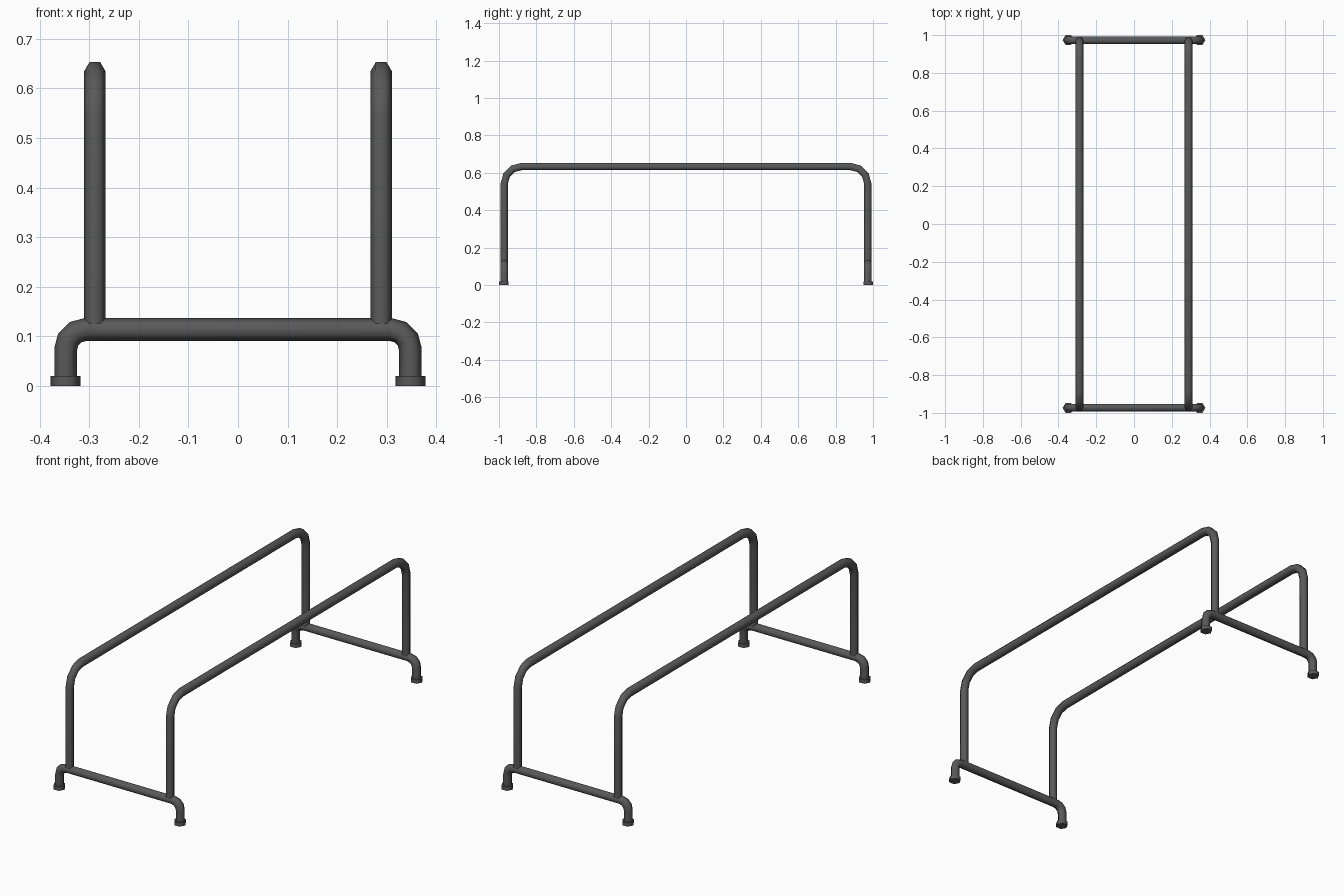
import bpy, bmesh, math
from mathutils import Vector

if "Cube" in bpy.data.objects:
    bpy.data.objects.remove(bpy.data.objects["Cube"])

metal = bpy.data.materials.new("dark_grey_metal")
metal.diffuse_color = (0.1, 0.1, 0.1, 1)
metal.use_nodes = True
metal.node_tree.nodes["Principled BSDF"].inputs["Base Color"].default_value = metal.diffuse_color

SIDES = 6
END_Y = 0.974      # plane of each end frame
RAIL_X = 0.289     # plane of each hoop


def finish(name, bm):
    bmesh.ops.recalc_face_normals(bm, faces=bm.faces)
    me = bpy.data.meshes.new(name)
    bm.to_mesh(me)
    bm.free()
    me.materials.append(metal)
    ob = bpy.data.objects.new(name, me)
    bpy.context.collection.objects.link(ob)
    bpy.ops.object.select_all(action='DESELECT')
    ob.select_set(True)
    bpy.context.view_layer.objects.active = ob
    bpy.ops.object.shade_smooth_by_angle(angle=math.radians(65))
    return ob


def hoop_path(half, bottom, top, bend, steps=3):
    """Upside-down U in (u, z): right half, then its mirror."""
    pts = [(half, bottom)]
    for i in range(steps + 1):
        a = math.pi / 2 * i / steps
        pts.append((half - bend + bend * math.cos(a), top - bend + bend * math.sin(a)))
    return pts + [(-u, z) for u, z in reversed(pts)]


def tube(name, pts, normal, radius, phase):
    """Sweep a hexagon along a planar path; normal is the plane's normal."""
    bm = bmesh.new()
    rings = []
    for i, p in enumerate(pts):
        d0 = (p - pts[i - 1]).normalized() if i else None
        d1 = (pts[i + 1] - p).normalized() if i < len(pts) - 1 else None
        d0, d1 = d0 or d1, d1 or d0
        t = (d0 + d1).normalized()
        side = t.cross(normal)
        miter = 1 / max(t.dot(d0), 0.5)
        ring = []
        for k in range(SIDES):
            a = phase + 2 * math.pi * k / SIDES
            ring.append(bm.verts.new(p + radius * (normal * math.cos(a) + side * math.sin(a) * miter)))
        rings.append(ring)
    for r0, r1 in zip(rings, rings[1:]):
        for k in range(SIDES):
            n = (k + 1) % SIDES
            bm.faces.new((r0[k], r0[n], r1[n], r1[k]))
    bm.faces.new(rings[0])
    bm.faces.new(rings[-1])
    return finish(name, bm)


# Long hand-rail hoops, left and right
for s, tag in ((-1, "left"), (1, "right")):
    pts = [Vector((s * RAIL_X, y, z)) for y, z in hoop_path(0.972, 0.115, 0.634, 0.093)]
    tube("rail_hoop_" + tag, pts, Vector((1, 0, 0)), 0.022, 0)

# Low base frames and their feet, front and back
for s, tag in ((-1, "front"), (1, "back")):
    pts = [Vector((x, s * (END_Y - 0.002), z)) for x, z in hoop_path(0.348, 0.005, 0.1135, 0.04)]
    tube("base_frame_" + tag, pts, Vector((0, 1, 0)), 0.0228, math.pi / 2)
    for sx, side in ((-1, "left"), (1, "right")):
        pts = [Vector((sx * 0.348, s * END_Y, z)) for z in (0, 0.02)]
        tube("foot_%s_%s" % (tag, side), pts, Vector((1, 0, 0)), 0.03, 0)
